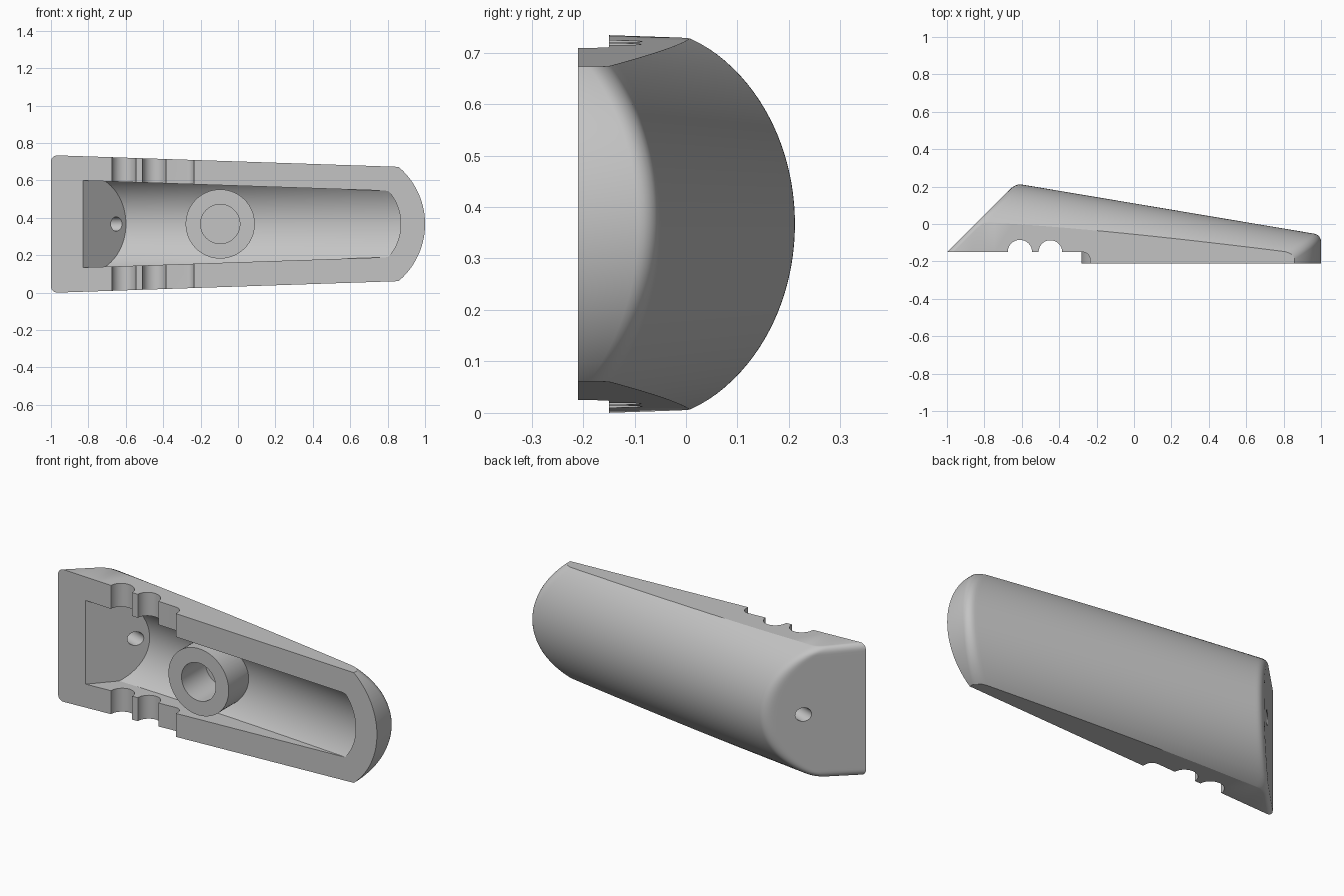
import bpy, bmesh, math
from mathutils import Matrix, Vector

if "Cube" in bpy.data.objects:
    bpy.data.objects.remove(bpy.data.objects["Cube"])

ZC = 0.367          # centre line height of the grip
WALL = 0.13         # shell thickness


def half_width(x, off):
    return 0.368 - 0.0336 * (x + 1) - off


def roof(x, z, off):
    """Arched back of the grip, sloping down towards +x."""
    r = 0.40 + 0.05 * (x + 0.63) / 1.49 - off
    return 0.217 - 0.168 * (x + 0.636) - off - r + math.sqrt(max(r * r - z * z, 0))


def rounding(d, r):
    """Drop of a rounded edge at distance d from the outline."""
    if r == 0 or d >= r:
        return 0.0
    return r - math.sqrt(max(r * r - (r - d) ** 2, 0))


def new_object(name, bm):
    bmesh.ops.recalc_face_normals(bm, faces=bm.faces)
    me = bpy.data.meshes.new(name)
    bm.to_mesh(me)
    bm.free()
    ob = bpy.data.objects.new(name, me)
    bpy.context.collection.objects.link(ob)
    return ob


def grip_solid(name, off, slant, edge, k):
    """Tapered half-round solid with a slanted left end and a round right end."""
    q = [i / 6 for i in range(7)]
    cols = [-1 + 0.11 * (1 - math.cos(t * math.pi / 2)) for t in q]
    cols += [-0.89 + 1.78 * i / 40 for i in range(1, 40)]
    cols += [-s for s in reversed(cols[:7])]
    bm = bmesh.new()
    top, low = [], []
    end_r = 0.4 - off
    for s in cols:
        xc, xr = -0.7, 0.9
        for _ in range(25):   # crease and round end for this strip
            side = rounding((1 - abs(s)) * half_width(xc, off), edge)
            xc = roof(xc, s * half_width(xc, off), off) - slant + side
            xr = 0.6 + math.sqrt(end_r ** 2 - (s * half_width(xr, off)) ** 2)
        xs = [-1.1, (-1.1 + xc - 0.06) / 2]
        xs += [xc - 0.06 + 0.12 * i / 10 for i in range(11)]
        a, b = xc + 0.06, xr - 0.055
        xs += [a + (b - a) * i / 16 for i in range(1, 17)]
        xs += [xr - 0.055 * (1 - math.sin(t * math.pi / 2)) for t in q[1:]]
        row_t, row_l = [], []
        for x in xs:
            hw = half_width(x, off)
            z = s * hw
            ra, sl = roof(x, z, off), x + slant - rounding((1 - abs(s)) * hw, edge)
            h = min(ra, sl)
            if k:
                h -= max(k - abs(ra - sl), 0) ** 2 / (4 * k)
            d_end = end_r - math.hypot(x - 0.6, z) if x > 0.6 else 1
            h -= rounding(max(d_end, 0), edge)
            row_t.append(bm.verts.new((x, h, ZC + z)))
            row_l.append(bm.verts.new((x, -0.7, ZC + z)))
        top.append(row_t)
        low.append(row_l)
    n, m = len(top), len(top[0])
    for i in range(n - 1):
        for j in range(m - 1):
            for g in (top, low):
                bm.faces.new((g[i][j], g[i + 1][j], g[i + 1][j + 1], g[i][j + 1]))
    rim = [(i, 0) for i in range(n)] + [(n - 1, j) for j in range(1, m)]
    rim += [(i, m - 1) for i in range(n - 2, -1, -1)] + [(0, j) for j in range(m - 2, 0, -1)]
    for (i, j), (p, r) in zip(rim, rim[1:] + rim[:1]):
        bm.faces.new((top[i][j], top[p][r], low[p][r], low[i][j]))
    return new_object(name, bm)


def cylinder(name, centre, axis, radius, depth):
    bm = bmesh.new()
    rot = Vector(axis).to_track_quat('Z', 'Y').to_matrix().to_4x4()
    bmesh.ops.create_cone(bm, cap_ends=True, segments=64, radius1=radius, radius2=radius,
                          depth=depth, matrix=Matrix.Translation(centre) @ rot)
    return new_object(name, bm)


def arc(cx, cy, r, a0, a1, n):
    return [(cx + r * math.cos(math.radians(a0 + (a1 - a0) * i / n)),
             cy + r * math.sin(math.radians(a0 + (a1 - a0) * i / n))) for i in range(n + 1)]


def boolean(target, tool, op):
    mod = target.modifiers.new(op, 'BOOLEAN')
    mod.operation = op
    mod.solver = 'EXACT'
    mod.object = tool
    bpy.context.view_layer.objects.active = target
    bpy.ops.object.modifier_apply(modifier=mod.name)
    bpy.data.objects.remove(tool, do_unlink=True)


# Outer shell
shell = grip_solid("grip_shell", 0.0, 0.85, 0.035, 0.04)

# Flat underside with the step and two round cross grooves
profile = [(-1.5, -1), (-1.5, -0.15)]
profile += arc(-0.61, -0.15, 0.065, 180, 0, 24)
profile += arc(-0.447, -0.15, 0.063, 180, 0, 24)
profile += arc(-0.275, -0.19, 0.04, 90, 0, 8)
profile += [(-0.235, -0.21), (1.5, -0.21), (1.5, -1)]
bm = bmesh.new()
face = bm.faces.new([bm.verts.new((x, y, -0.5)) for x, y in profile])
ext = bmesh.ops.extrude_face_region(bm, geom=[face])
bmesh.ops.translate(bm, vec=(0, 0, 2),
                    verts=[v for v in ext['geom'] if isinstance(v, bmesh.types.BMVert)])
boolean(shell, new_object("underside_cutter", bm), 'DIFFERENCE')

# Hollow inside, following the outer shape
boolean(shell, grip_solid("cavity_cutter", WALL, 0.68, 0.0, 0.0), 'DIFFERENCE')

# Hole through the slanted end
boolean(shell, cylinder("end_hole_cutter", (-0.712, 0.053, ZC), (-0.125, 0.046, 0), 0.038, 0.24),
        'DIFFERENCE')

# Round boss with a blind hole
boolean(shell, cylinder("boss", (-0.095, -0.085, ZC), (0, 1, 0), 0.185, 0.25), 'UNION')
boolean(shell, cylinder("boss_hole_cutter", (-0.095, -0.2, ZC), (0, 1, 0), 0.105, 0.4), 'DIFFERENCE')

# Colour and shading
grey = bpy.data.materials.new("plain_grey")
grey.diffuse_color = (0.55, 0.55, 0.55, 1)
grey.use_nodes = True
grey.node_tree.nodes["Principled BSDF"].inputs["Base Color"].default_value = grey.diffuse_color
shell.data.materials.clear()
shell.data.materials.append(grey)
for p in shell.data.polygons:
    p.material_index = 0
bpy.ops.object.select_all(action='DESELECT')
shell.select_set(True)
bpy.context.view_layer.objects.active = shell
bpy.ops.object.shade_smooth_by_angle(angle=math.radians(25))
